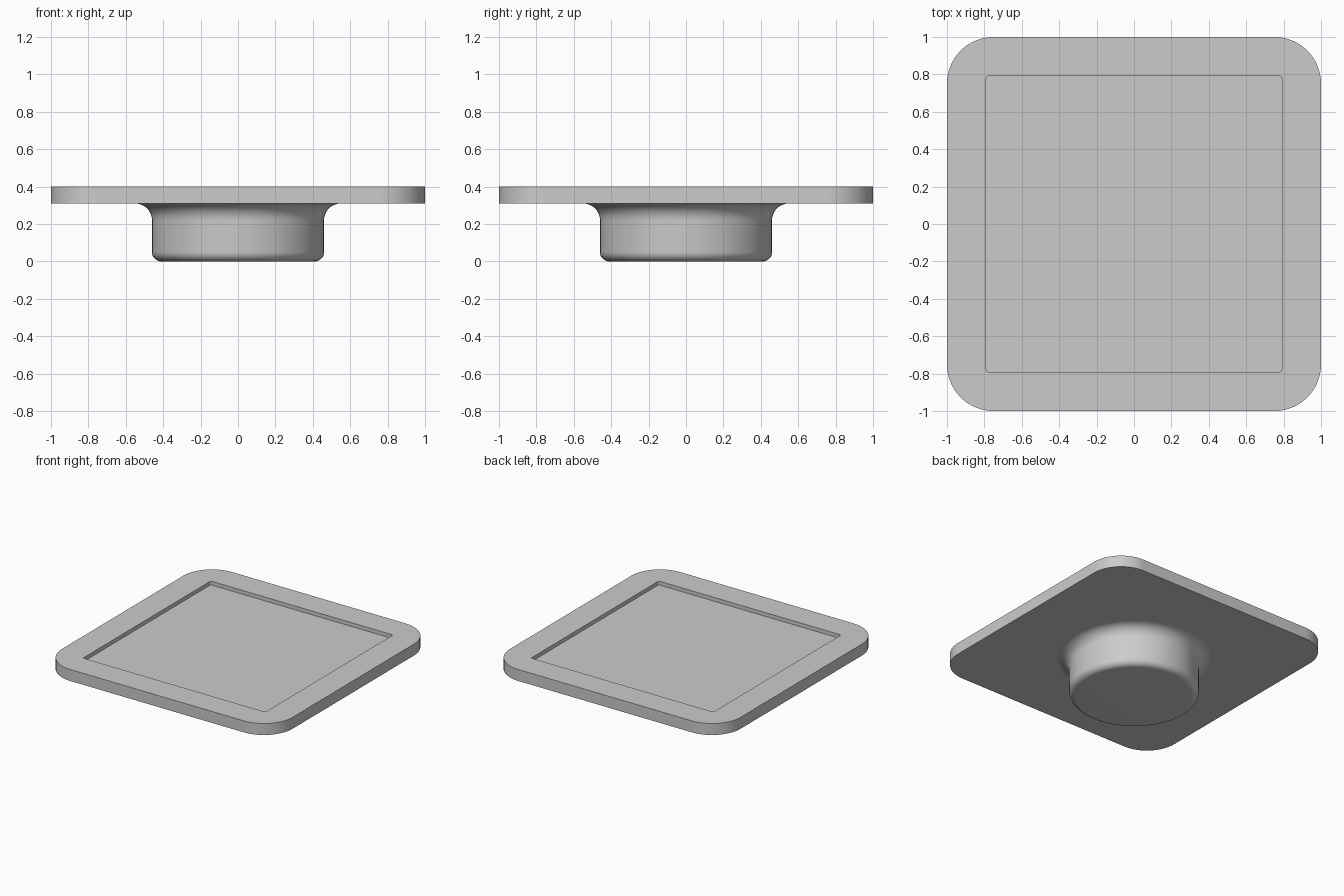
import bpy
import bmesh
from math import sin, cos, pi, radians

STEPS = 24              # segments per quarter turn
PLATE_BOTTOM, PLATE_TOP = 0.31, 0.40
STEM_R, FILLET, ROUND = 0.46, 0.09, 0.05

cube = bpy.data.objects.get("Cube")
if cube:
    bpy.data.objects.remove(cube, do_unlink=True)

grey = bpy.data.materials.new("grey")
grey.use_nodes = True
colour = (0.6, 0.6, 0.6, 1)
grey.diffuse_color = colour
grey.node_tree.nodes["Principled BSDF"].inputs["Base Color"].default_value = colour


def rounded_square(bm, half, radius, z):
    """Ring of vertices; a radius equal to half gives a circle."""
    ring = []
    for quarter in range(4):
        mid = (quarter + 0.5) * pi / 2
        cx = (half - radius) * (1 if cos(mid) > 0 else -1)
        cy = (half - radius) * (1 if sin(mid) > 0 else -1)
        for i in range(STEPS + 1):
            a = (quarter + i / STEPS) * pi / 2
            ring.append(bm.verts.new((cx + radius * cos(a), cy + radius * sin(a), z)))
    return ring


def skin(name, sections, cap_start=False, cap_end=False):
    """Join rings given as (half, radius, z) into one surface."""
    bm = bmesh.new()
    rings = [rounded_square(bm, *s) for s in sections]
    for low, high in zip(rings, rings[1:]):
        for i in range(len(low)):
            j = (i + 1) % len(low)
            bm.faces.new((low[i], low[j], high[j], high[i]))
    if cap_start:
        bm.faces.new(rings[0][::-1])
    if cap_end:
        bm.faces.new(rings[-1])
    bmesh.ops.remove_doubles(bm, verts=bm.verts, dist=1e-5)
    mesh = bpy.data.meshes.new(name)
    bm.to_mesh(mesh)
    bm.free()
    mesh.materials.append(grey)
    obj = bpy.data.objects.new(name, mesh)
    bpy.context.collection.objects.link(obj)
    bpy.ops.object.select_all(action="DESELECT")
    obj.select_set(True)
    bpy.context.view_layer.objects.active = obj
    bpy.ops.object.shade_smooth_by_angle(angle=radians(30))
    return obj


# Plate: underside around the stem, rounded rim, shallow square recess
skin("plate", [
    (STEM_R + FILLET, STEM_R + FILLET, PLATE_BOTTOM),
    (1, 0.25, PLATE_BOTTOM),
    (1, 0.25, PLATE_TOP),
    (0.79, 0.01, PLATE_TOP),
    (0.79, 0.01, PLATE_TOP - 0.03),
], cap_end=True)

# Stem: rounded foot, straight side, fillet flaring into the plate
arc = [i / 12 * pi / 2 for i in range(13)]
foot = [(STEM_R - ROUND + ROUND * sin(a), ROUND - ROUND * cos(a)) for a in arc]
flare = [(STEM_R + FILLET - FILLET * cos(a), PLATE_BOTTOM - FILLET + FILLET * sin(a)) for a in arc]
skin("stem", [(r, r, z) for r, z in foot + flare], cap_start=True)
